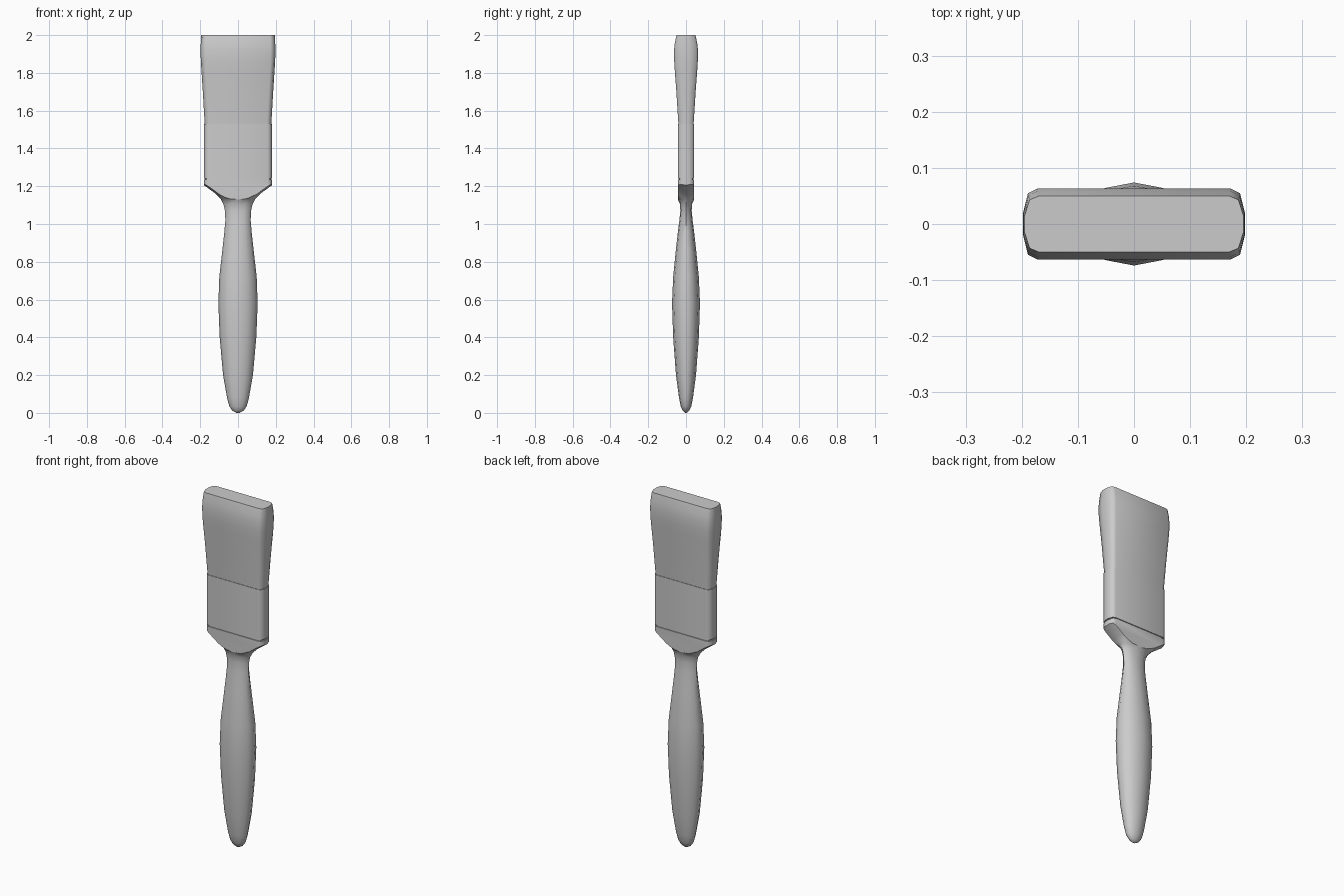
import bpy, bmesh, math

if "Cube" in bpy.data.objects:
    bpy.data.objects.remove(bpy.data.objects["Cube"])


def ellipse(rx, ry, n=12):
    return [(rx * math.cos(2 * math.pi * i / n), ry * math.sin(2 * math.pi * i / n)) for i in range(n)]


def rounded(hx, hy):
    # rounded rectangle mirrored from one quarter
    q = [(0.99, 0.3), (0.945, 0.86), (0.86, 1.0)]
    pts = q + [(-x, y) for x, y in reversed(q)]
    pts += [(-x, -y) for x, y in pts]
    return [(x * hx, y * hy) for x, y in pts]


def loft(name, section, rings, angle=50):
    # skin between horizontal cross-sections given as (z, half width, half depth)
    bm = bmesh.new()
    loops = [[bm.verts.new((x, y, z)) for x, y in section(hx, hy)] for z, hx, hy in rings]
    for a, b in zip(loops, loops[1:]):
        for i in range(len(a)):
            j = (i + 1) % len(a)
            bm.faces.new((a[i], a[j], b[j], b[i]))
    bm.faces.new(loops[0][::-1])
    bm.faces.new(loops[-1])
    bmesh.ops.recalc_face_normals(bm, faces=bm.faces)
    mesh = bpy.data.meshes.new(name)
    bm.to_mesh(mesh)
    bm.free()
    obj = bpy.data.objects.new(name, mesh)
    bpy.context.collection.objects.link(obj)
    return obj


def smooth(obj, angle=50):
    bpy.ops.object.select_all(action='DESELECT')
    obj.select_set(True)
    bpy.context.view_layer.objects.active = obj
    bpy.ops.object.shade_smooth_by_angle(angle=math.radians(angle))


# Handle: oval grip, narrow neck and flared shoulder
handle = loft("handle", ellipse, [
    (0.0, 0.008, 0.005), (0.012, 0.03, 0.017), (0.035, 0.046, 0.028),
    (0.08, 0.058, 0.037), (0.2, 0.079, 0.053), (0.4, 0.097, 0.068),
    (0.58, 0.104, 0.074), (0.72, 0.099, 0.068), (0.86, 0.083, 0.054),
    (0.95, 0.073, 0.044), (1.02, 0.067, 0.035), (1.07, 0.069, 0.030),
    (1.105, 0.077, 0.032), (1.13, 0.09, 0.043), (1.16, 0.118, 0.088),
    (1.185, 0.152, 0.115), (1.205, 0.18, 0.135), (1.22, 0.205, 0.155), (1.26, 0.23, 0.17)])

# Cutter trims only the shoulder to the ferrule outline
cutter = loft("shoulder_cutter", rounded, [
    (-0.1, 0.4, 0.3), (1.05, 0.4, 0.3), (1.06, 0.182, 0.043), (1.235, 0.182, 0.043)])
trim = handle.modifiers.new("trim", 'BOOLEAN')
trim.operation = 'INTERSECT'
trim.solver = 'EXACT'
trim.object = cutter
bpy.context.view_layer.objects.active = handle
handle.select_set(True)
bpy.ops.object.modifier_apply(modifier=trim.name)
bpy.data.objects.remove(cutter)

# Ferrule with a fine groove at its lower edge
ferrule = loft("ferrule", rounded, [
    (1.23, 0.176, 0.038), (1.242, 0.176, 0.038), (1.242, 0.182, 0.043), (1.53, 0.182, 0.043)])

# Bristles fan out and taper at the tip
bristles = loft("bristles", rounded, [
    (1.525, 0.178, 0.040), (1.7, 0.188, 0.051), (1.82, 0.196, 0.060),
    (1.87, 0.199, 0.063), (1.92, 0.2, 0.0635), (1.96, 0.199, 0.059), (2.0, 0.197, 0.050)])

for part in (handle, ferrule, bristles):
    smooth(part)
